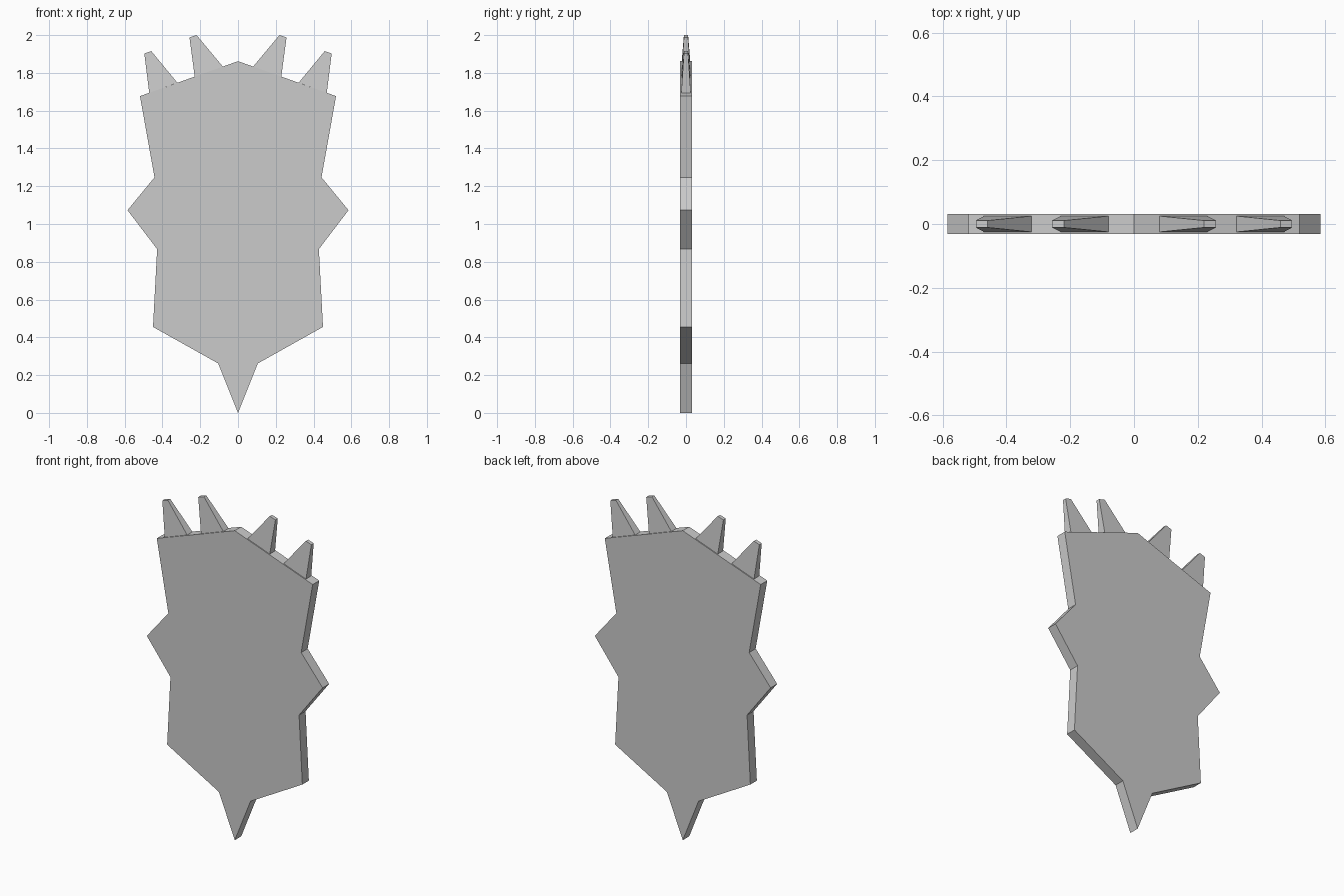
import bpy
import bmesh

if "Cube" in bpy.data.objects:
    bpy.data.objects.remove(bpy.data.objects["Cube"])


def make_object(name, bm):
    bmesh.ops.recalc_face_normals(bm, faces=bm.faces)
    mesh = bpy.data.meshes.new(name)
    bm.to_mesh(mesh)
    bm.free()
    obj = bpy.data.objects.new(name, mesh)
    bpy.context.collection.objects.link(obj)
    return obj


# Shield plate: half outline mirrored across x, extruded in y
HALF = 0.031
right = [(0.105, 0.262), (0.45, 0.455), (0.428, 0.867), (0.585, 1.073),
         (0.442, 1.247), (0.519, 1.677)]
outline = [(0, 0)] + right + [(0, 1.862)] + [(-x, z) for x, z in reversed(right)]
bm = bmesh.new()
face = bm.faces.new([bm.verts.new((x, -HALF, z)) for x, z in outline])
ext = bmesh.ops.extrude_face_region(bm, geom=[face])
bmesh.ops.translate(bm, vec=(0, 2 * HALF, 0),
                    verts=[v for v in ext["geom"] if isinstance(v, bmesh.types.BMVert)])
make_object("shield_plate", bm)


# Crown spikes: tapered four-sided blocks standing on the sloped top edge
def spike(name, base, tip, side):
    bm = bmesh.new()
    rings = []
    for (a, b), w in ((base, 0.025), (tip, 0.011)):
        rings.append([bm.verts.new((side * x, y, z))
                      for (x, z), y in ((a, -w), (b, -w), (b, w), (a, w))])
    low, high = rings
    bm.faces.new(low)
    bm.faces.new(high)
    for i in range(4):
        j = (i + 1) % 4
        bm.faces.new((low[i], low[j], high[j], high[i]))
    make_object(name, bm)


for side, label in ((1, "right"), (-1, "left")):
    spike("inner_spike_" + label, ((0.08, 1.833), (0.229, 1.78)),
          ((0.219, 2.0), (0.257, 1.988)), side)
    spike("outer_spike_" + label, ((0.321, 1.748), (0.47, 1.694)),
          ((0.459, 1.915), (0.496, 1.903)), side)
